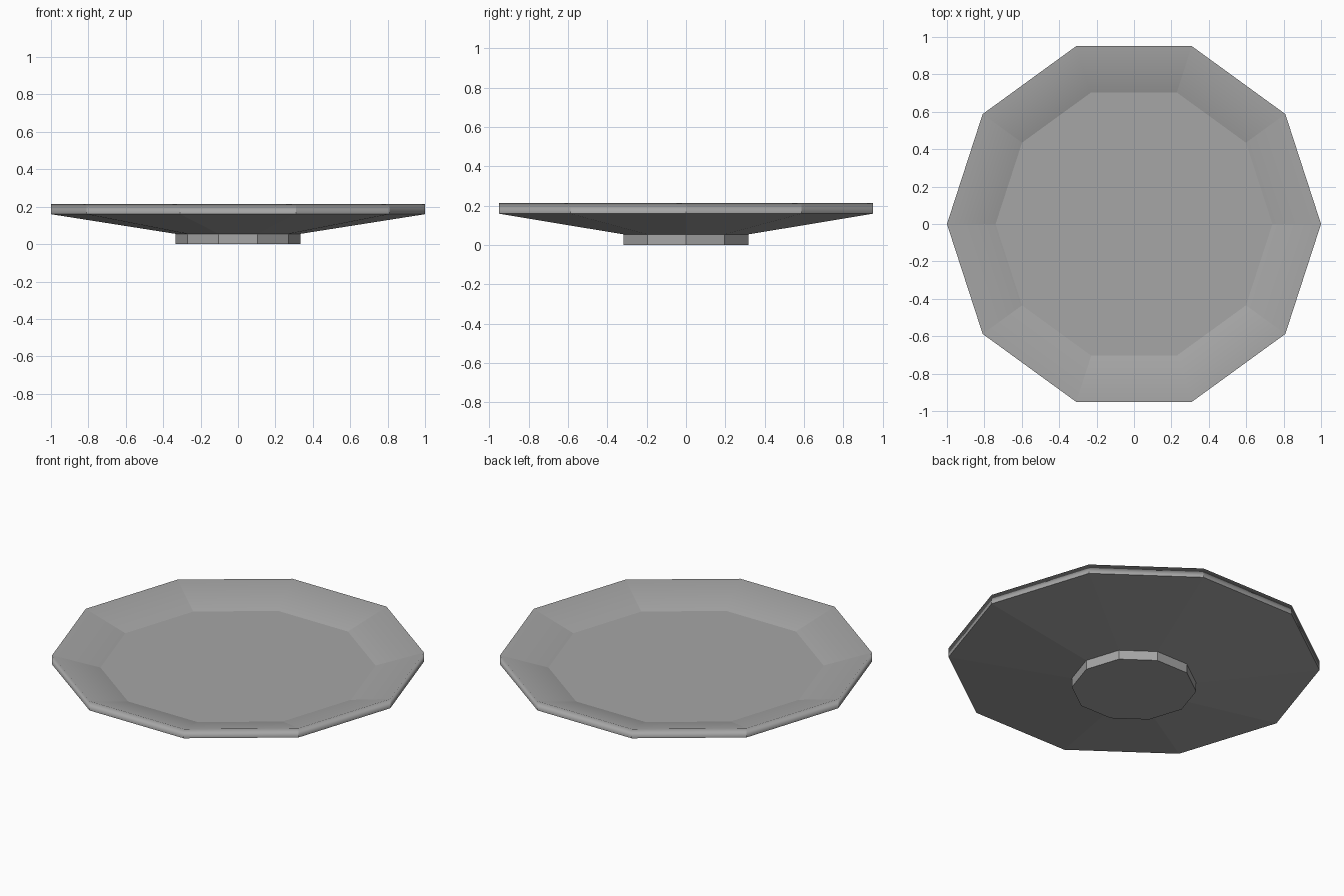
import bpy, bmesh, math

SIDES = 10

cube = bpy.data.objects.get("Cube")
if cube:
    bpy.data.objects.remove(cube, do_unlink=True)

grey = bpy.data.materials.new("plain grey")
grey.use_nodes = True
colour = (0.38, 0.38, 0.38, 1)
grey.diffuse_color = colour
grey.node_tree.nodes["Principled BSDF"].inputs["Base Color"].default_value = colour


def lathe(name, profile, cap_start=False, cap_end=False):
    """Sweep (radius, height) points, bottom to top, into a faceted ring."""
    bm = bmesh.new()
    rings = []
    for r, z in profile:
        angles = [math.tau * i / SIDES for i in range(SIDES)]
        rings.append([bm.verts.new((r * math.cos(a), r * math.sin(a), z)) for a in angles])
    for low, high in zip(rings, rings[1:]):
        for i in range(SIDES):
            j = (i + 1) % SIDES
            bm.faces.new((low[i], low[j], high[j], high[i]))
    if cap_start:
        bm.faces.new(rings[0][::-1])
    if cap_end:
        bm.faces.new(rings[-1])
    mesh = bpy.data.meshes.new(name)
    bm.normal_update()
    bm.to_mesh(mesh)
    bm.free()
    mesh.materials.append(grey)
    obj = bpy.data.objects.new(name, mesh)
    bpy.context.collection.objects.link(obj)
    return obj


# Foot ring under the plate
lathe("foot", [(0.335, 0), (0.335, 0.055)], cap_start=True)

# Dish: sloped underside, upright rim, inner slope and flat floor
RIM_TOP = 0.215
dish = lathe("dish", [(0.335, 0.055), (1, 0.16), (1, RIM_TOP), (0.74, 0.14)], cap_end=True)

# Only the top lip is shaded softly; all other edges stay crisp
mesh = dish.data
for face in mesh.polygons:
    face.use_smooth = True
for edge in mesh.edges:
    edge.use_edge_sharp = any(mesh.vertices[v].co.z < RIM_TOP - 0.001 for v in edge.vertices)

# Radial edges of the lip stay crisp too, by keeping only the lip loop soft
soften = dish.modifiers.new("soft_lip", 'WEIGHTED_NORMAL')
soften.mode = 'FACE_AREA'
soften.keep_sharp = True
